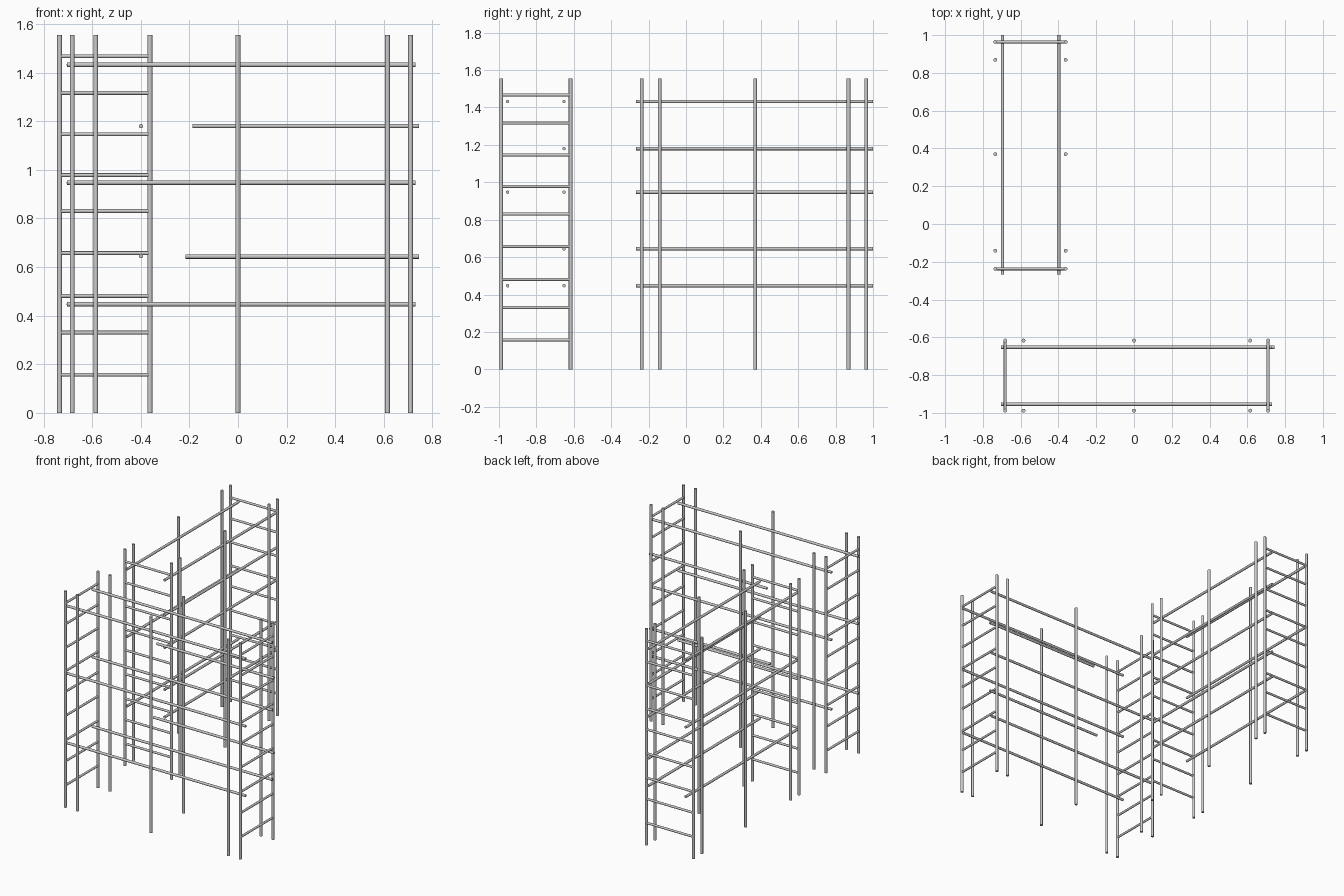
import bpy
from mathutils import Vector

cube = bpy.data.objects.get("Cube")
if cube:
    bpy.data.objects.remove(cube, do_unlink=True)

HEIGHT = 1.555
POST_R, RUNG_R, RAIL_R = 0.01, 0.008, 0.009
RUNG_Z = [0.157, 0.33, 0.481, 0.657, 0.83, 0.978, 1.146, 1.316, 1.467]
RAIL_Z = [0.447, 0.947, 1.432]


def tube(name, start, end, radius):
    """Capped round tube between two points."""
    a, b = Vector(start), Vector(end)
    bpy.ops.mesh.primitive_cylinder_add(vertices=16, radius=radius,
                                        depth=(b - a).length, location=(a + b) / 2)
    obj = bpy.context.object
    obj.name = name
    obj.rotation_euler = (b - a).to_track_quat('Z', 'Y').to_euler()
    bpy.ops.object.shade_smooth_by_angle()


def scaffold(name, place, posts, sides, rail_sides, rail_span, guards):
    """place(u, v, z) maps length and width of the scaffold to the world."""
    # Uprights on both long sides
    for u in posts:
        for v in sides:
            tube(name + "_post", place(u, v, 0), place(u, v, HEIGHT), POST_R)
    # Ladder rungs at both ends
    for u in (posts[0], posts[-1]):
        for z in RUNG_Z:
            tube(name + "_rung", place(u, sides[0], z), place(u, sides[1], z), RUNG_R)
    # Long rails just inside the uprights
    for v in rail_sides:
        for z in RAIL_Z:
            tube(name + "_rail", place(rail_span[0], v, z),
                 place(rail_span[1], v, z), RAIL_R)
    # Guard rails on one side only
    for start, end, z in guards:
        tube(name + "_guard_rail", place(start, rail_sides[1], z),
             place(end, rail_sides[1], z), RAIL_R)


# Front scaffold runs along x
scaffold("front_scaffold", lambda u, v, z: (u, v, z),
         posts=[-0.682, -0.585, 0.0, 0.615, 0.71], sides=(-0.988, -0.617),
         rail_sides=(-0.954, -0.652), rail_span=(-0.703, 0.73),
         guards=[(-0.215, 0.744, 0.643), (-0.188, 0.744, 1.18)])

# Side scaffold runs along y
scaffold("side_scaffold", lambda u, v, z: (v, u, z),
         posts=[-0.237, -0.141, 0.37, 0.869, 0.964], sides=(-0.734, -0.362),
         rail_sides=(-0.696, -0.399), rail_span=(-0.267, 1.0),
         guards=[(-0.267, 1.0, 0.645), (-0.267, 1.0, 1.18)])
